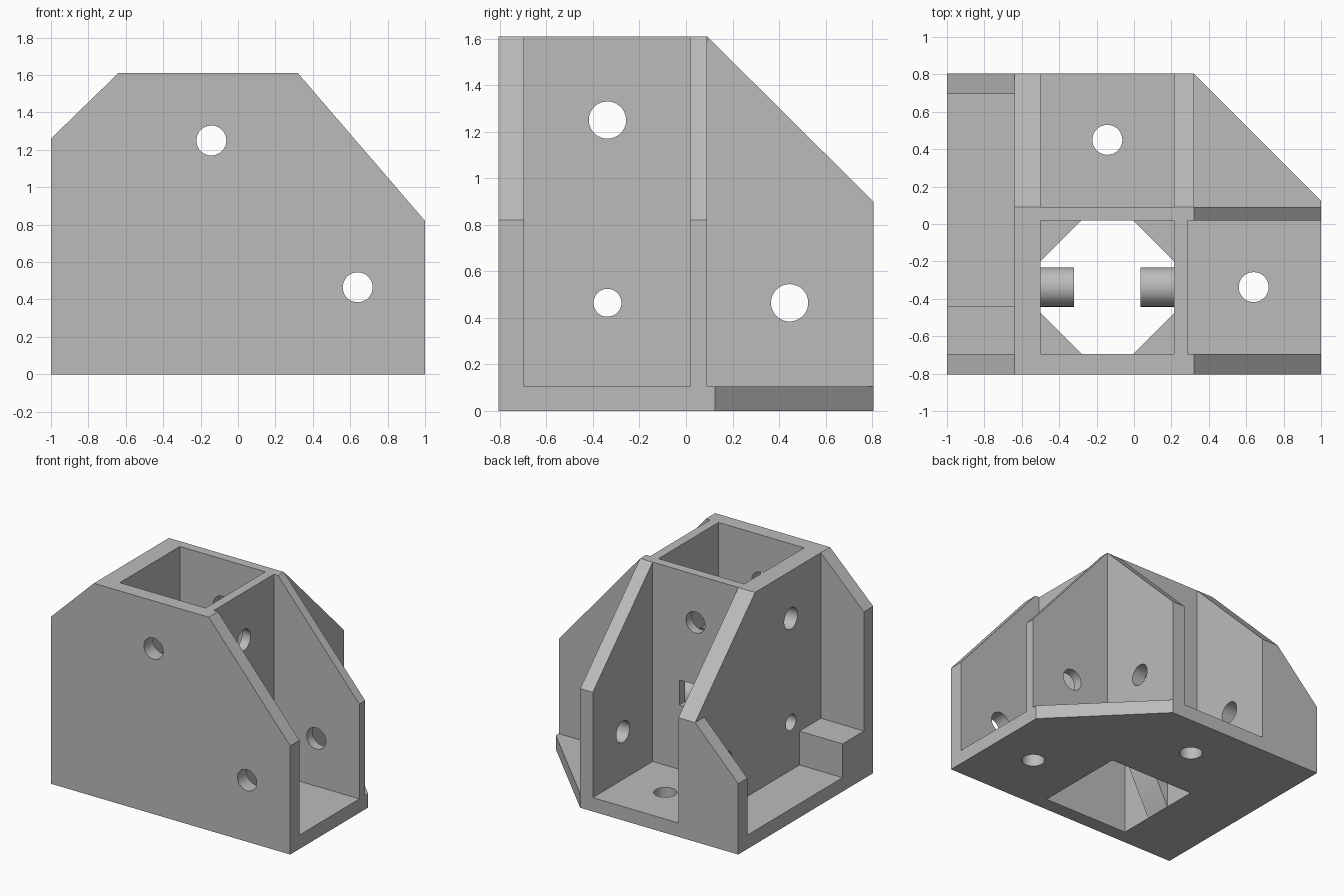
import bpy, bmesh, math
from mathutils import Matrix, Vector

old = bpy.data.objects.get("Cube")
if old:
    bpy.data.objects.remove(old)

grey = bpy.data.materials.new("matte grey")
grey.use_nodes = True
grey.diffuse_color = (0.5, 0.5, 0.5, 1)
grey.node_tree.nodes["Principled BSDF"].inputs["Base Color"].default_value = (0.5, 0.5, 0.5, 1)

# Main dimensions
H = 1.61                        # overall height
Y = 0.805                       # half depth
T = 0.105                       # floor thickness
XL, XR = -0.5, 0.215            # socket inner sides
YF, YB = -0.695, 0.02           # socket inner front and back
OL, OR, OB = -0.64, 0.32, 0.09  # outer edges of the socket walls
CX, CY = (XL + XR) / 2, (YF + YB) / 2
CZ = 0.465                      # axis height of the side sockets
UZ = 1.25                       # height of the upper screw holes


def finish(bm, name):
    bmesh.ops.recalc_face_normals(bm, faces=bm.faces)
    mesh = bpy.data.meshes.new(name)
    bm.to_mesh(mesh)
    bm.free()
    mesh.materials.append(grey)
    ob = bpy.data.objects.new(name, mesh)
    bpy.context.collection.objects.link(ob)
    return ob


def prism(name, axis, pts, lo, hi):
    """Extrude a 2D outline along an axis; the outline uses the other two axes in order."""
    def place(p, d):
        c = list(p)
        c.insert("xyz".index(axis), d)
        return c
    bm = bmesh.new()
    face = bm.faces.new([bm.verts.new(place(p, lo)) for p in pts])
    ext = bmesh.ops.extrude_face_region(bm, geom=[face])["geom"]
    bmesh.ops.translate(bm, vec=Vector(place((0, 0), hi - lo)),
                        verts=[v for v in ext if isinstance(v, bmesh.types.BMVert)])
    return finish(bm, name)


def rect(a0, a1, b0, b1):
    return [(a0, b0), (a1, b0), (a1, b1), (a0, b1)]


def rod(name, axis, centre, radius, length):
    bm = bmesh.new()
    turn = {"x": Matrix.Rotation(math.pi / 2, 4, "Y"),
            "y": Matrix.Rotation(math.pi / 2, 4, "X"), "z": Matrix()}[axis]
    bmesh.ops.create_cone(bm, cap_ends=True, segments=48, radius1=radius, radius2=radius,
                          depth=length, matrix=Matrix.Translation(centre) @ turn)
    return finish(bm, name)


def cut(ob, cutters):
    """Subtract the cutters and bake the result into the part."""
    for c in cutters:
        mod = ob.modifiers.new("cut", "BOOLEAN")
        mod.operation, mod.solver, mod.object = "DIFFERENCE", "EXACT", c
    deps = bpy.context.evaluated_depsgraph_get()
    mesh = bpy.data.meshes.new_from_object(ob.evaluated_get(deps))
    ob.modifiers.clear()
    ob.data = mesh


# Screw hole cutters
hole_x_upper = rod("hole_x_upper", "x", (0, CY, UZ), 0.08, 3)
hole_x_back = rod("hole_x_back", "x", (0, 0.445, CZ), 0.08, 3)
hole_x_boss = rod("hole_x_boss", "x", (0, CY, CZ), 0.06, 3)
hole_y_upper = rod("hole_y_upper", "y", (CX, 0, UZ), 0.08, 3)
hole_y_side = rod("hole_y_side", "y", (0.64, 0, CZ), 0.08, 3)
hole_z_back = rod("hole_z_back", "z", (CX, 0.45, 0), 0.08, 1)
hole_z_side = rod("hole_z_side", "z", (0.64, CY, 0), 0.08, 1)
shaft = prism("shaft_cutter", "z", rect(XL, XR, YF, YB), -1, 1)
window = prism("window_cutter", "y", rect(CX - 0.135, CX + 0.135, 0.59, 0.78), -0.1, 0.2)
cutters = [hole_x_upper, hole_x_back, hole_x_boss, hole_y_upper, hole_y_side,
           hole_z_back, hole_z_side, shaft, window]

# Floor with one chamfered corner and the open shaft
floor = prism("floor", "z", [(-1, -Y), (1, -Y), (1, 0.125), (OR, Y), (-1, Y)], 0, T)
cut(floor, [hole_z_back, hole_z_side, shaft])

# Panels across the width
front = prism("front_panel", "y", [(-1, 0), (1, 0), (1, 0.82), (OR, H), (OL, H), (-1, 1.26)], -Y, YF)
cut(front, [hole_y_upper, hole_y_side])
middle = prism("middle_panel", "y", [(OL, T), (1, T), (1, 0.82), (OR, H), (OL, H)], YB, OB)
cut(middle, [hole_y_upper, hole_y_side, window])

# Panels along the depth
left = prism("long_side_wall", "x", [(YF, 0), (Y, 0), (Y, 0.9), (OB, H), (YF, H)], OL, XL)
cut(left, [hole_x_upper, hole_x_back, hole_x_boss])
rear = prism("rear_side_wall", "x", [(OB, 0), (Y, 0), (Y, 0.9), (OB, H)], XR, OR)
cut(rear, [hole_x_back])
inner = prism("socket_side_wall", "x", rect(YF, YB, T, H), XR, 0.285)
cut(inner, [hole_x_upper, hole_x_boss])

# Small rear wing and corner block on the outer ledge
prism("rear_wing", "y", [(-1, 0), (OL, 0), (OL, 0.9), (-1, 0.535)], YF * -1, Y)
prism("corner_block", "z", rect(-1, OL, YF, -0.44), T, 0.36)

# Bored bosses with sloping supports inside the shaft
R, LEN = 0.105, 0.18
for side, wall, s in (("left", XR, -1), ("right", XL, 1)):
    tip = wall + s * LEN
    boss = rod(side + "_boss", "x", ((wall + tip) / 2, CY, CZ), R, LEN)
    support = prism(side + "_boss_support", "y",
                    [(wall, 0), (tip, CZ - R), (tip, CZ), (wall, CZ)], CY - R, CY + R)
    for part in (boss, support):
        cut(part, [hole_x_boss])

# Tapered corner stops for the upright socket
STOP, LEG = 0.895, 0.22
for x, sx in ((XL, 1), (XR, -1)):
    for y, sy in ((YF, 1), (YB, -1)):
        bm = bmesh.new()
        for p in ((x, y, STOP), (x + sx * LEG, y, STOP), (x, y + sy * LEG, STOP), (x, y, STOP - LEG)):
            bm.verts.new(p)
        bmesh.ops.convex_hull(bm, input=bm.verts)
        finish(bm, "corner_stop")

# Remove cutters, keep round surfaces smooth and edges crisp
for c in cutters:
    bpy.data.objects.remove(c)
for ob in bpy.context.collection.objects:
    if ob.type == "MESH" and grey.name in ob.data.materials:
        ob.data.shade_smooth()
        ob.data.set_sharp_from_angle(angle=math.radians(30))
